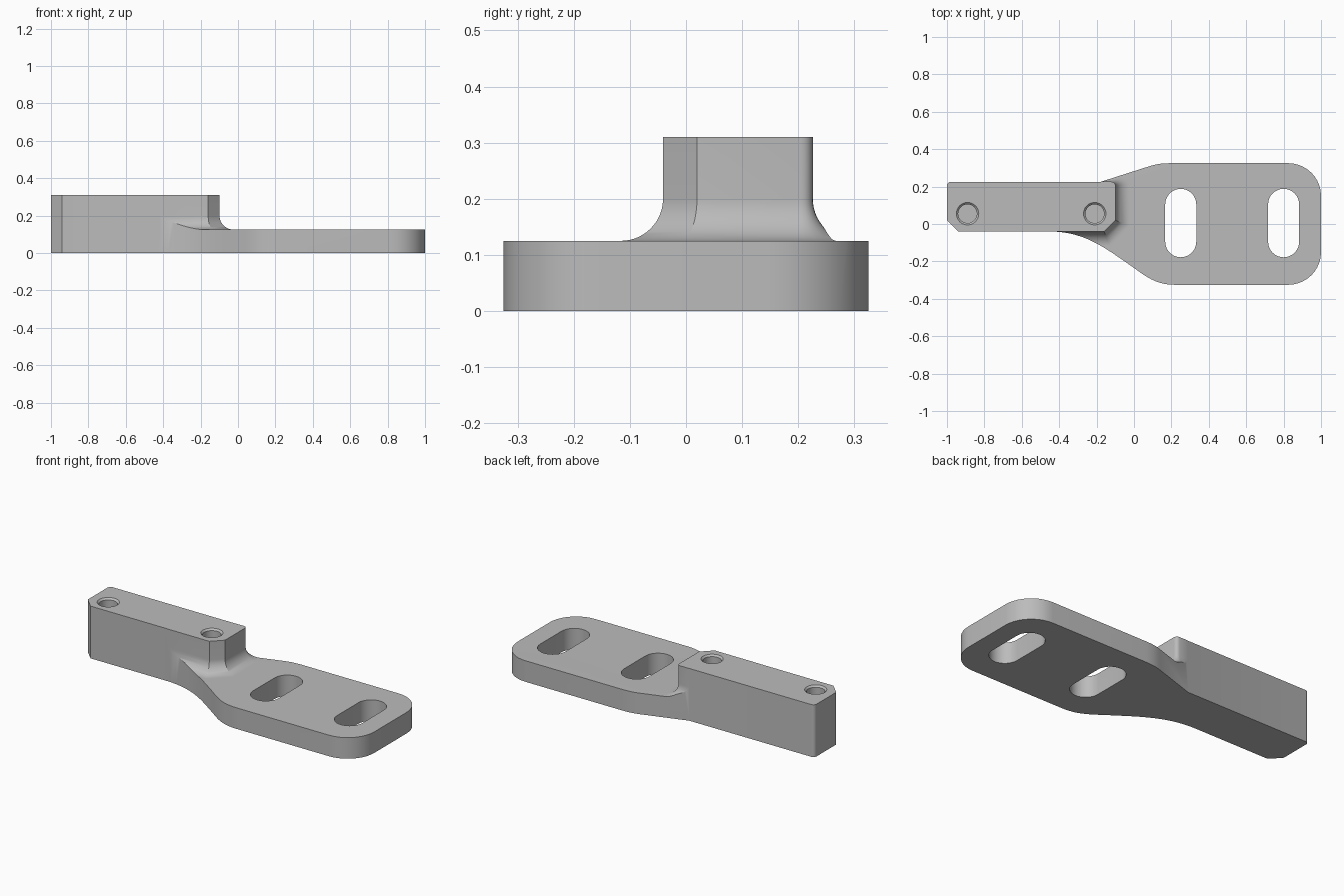
import bpy
import bmesh
from math import sin, cos, pi, radians
from mathutils import Vector
from mathutils.geometry import interpolate_bezier

cube = bpy.data.objects.get("Cube")
if cube:
    bpy.data.objects.remove(cube, do_unlink=True)

PLATE_H, BAR_H, FILLET = 0.125, 0.31, 0.075

grey = bpy.data.materials.new("plain grey")
grey.use_nodes = True
colour = (0.5, 0.5, 0.5, 1)
grey.diffuse_color = colour
grey.node_tree.nodes["Principled BSDF"].inputs["Base Color"].default_value = colour


def arc(cx, cy, r, start, end, steps=10):
    angles = [radians(start + (end - start) * i / steps) for i in range(steps + 1)]
    return [(cx + r * cos(a), cy + r * sin(a)) for a in angles]


def bezier(*points, steps=14):
    p0, h0, h1, p1 = [Vector((x, y, 0)) for x, y in points]
    return [(p.x, p.y) for p in interpolate_bezier(p0, h0, h1, p1, steps)]


def offset(outline, d):
    """Grow a counter-clockwise outline by d with mitred corners."""
    pts = [Vector(p) for p in outline]
    out = []
    for i, p in enumerate(pts):
        a = (p - pts[i - 1]).normalized()
        b = (pts[(i + 1) % len(pts)] - p).normalized()
        n1, n2 = Vector((a.y, -a.x)), Vector((b.y, -b.x))
        out.append(p + (n1 + n2) * d / (1 + n1.dot(n2)))
    return out


def loft(name, rings):
    """Closed solid through (outline, z) rings, bottom to top."""
    bm = bmesh.new()
    loops = [[bm.verts.new((x, y, z)) for x, y in ring] for ring, z in rings]
    for lo, hi in zip(loops, loops[1:]):
        for i in range(len(lo)):
            j = (i + 1) % len(lo)
            bm.faces.new((lo[i], lo[j], hi[j], hi[i]))
    bm.faces.new(loops[0][::-1])
    bm.faces.new(loops[-1])
    mesh = bpy.data.meshes.new(name)
    bm.to_mesh(mesh)
    bm.free()
    mesh.materials.append(grey)
    obj = bpy.data.objects.new(name, mesh)
    bpy.context.collection.objects.link(obj)
    return obj


# Footprint of the whole bracket, counter-clockwise
footprint = [(-1, 0.02), (-0.94, -0.04)]
footprint += bezier((-0.45, -0.04), (-0.28, -0.04), (-0.17, -0.116), (-0.05, -0.2))
footprint += bezier((0, -0.235), (0.07, -0.285), (0.12, -0.325), (0.22, -0.325))
footprint += arc(0.825, -0.15, 0.175, -90, 0)
footprint += arc(0.825, 0.15, 0.175, 0, 90)
footprint += bezier((0.2, 0.325), (0.15, 0.325), (0.12, 0.321), (0.08, 0.308), steps=8)
footprint += [(-0.18, 0.225)]
footprint += arc(-0.98, 0.205, 0.02, 90, 180, 4)
bracket = loft("mounting_bracket", [(footprint, 0), (footprint, BAR_H)])

# Envelope: wide at plate height, sweeping up through the fillet to the bar
bar = [(-1.2, -0.04), (-0.16, -0.04), (-0.1, 0.02)]
bar += arc(-0.12, 0.205, 0.02, 0, 90, 5) + [(-1.2, 0.225)]
levels = [(3, -0.1), (3, PLATE_H)]
for i in range(15):
    t = pi / 2 * i / 14
    levels.append((FILLET * (1 - sin(t)) + 0.001, PLATE_H + FILLET * (1 - cos(t))))
levels.append((0.001, 0.4))
envelope = loft("bar_envelope", [(offset(bar, d), z) for d, z in levels])
tools = [(envelope, 'INTERSECT')]

# Long slots through the plate
for x in (0.25, 0.8):
    slot = arc(x, 0.105, 0.083, 0, 180, 16) + arc(x, -0.095, 0.083, 180, 360, 16)
    tools.append((loft("slot_cutter", [(slot, -0.1), (slot, 0.5)]), 'DIFFERENCE'))

# Blind holes with a chamfered rim in the bar
for x in (-0.89, -0.21):
    rings = [(arc(x, 0.055, r, 0, 348.75, 31), z)
             for r, z in ((0.05, 0.15), (0.05, BAR_H - 0.01), (0.07, BAR_H + 0.01))]
    tools.append((loft("hole_cutter", rings), 'DIFFERENCE'))

bpy.ops.object.select_all(action='DESELECT')
bpy.context.view_layer.objects.active = bracket
bracket.select_set(True)
for tool, operation in tools:
    mod = bracket.modifiers.new("cut", 'BOOLEAN')
    mod.operation = operation
    mod.solver = 'EXACT'
    mod.object = tool
    bpy.ops.object.modifier_apply(modifier=mod.name)
    bpy.data.objects.remove(tool, do_unlink=True)

bpy.ops.object.shade_smooth_by_angle(angle=radians(25))
